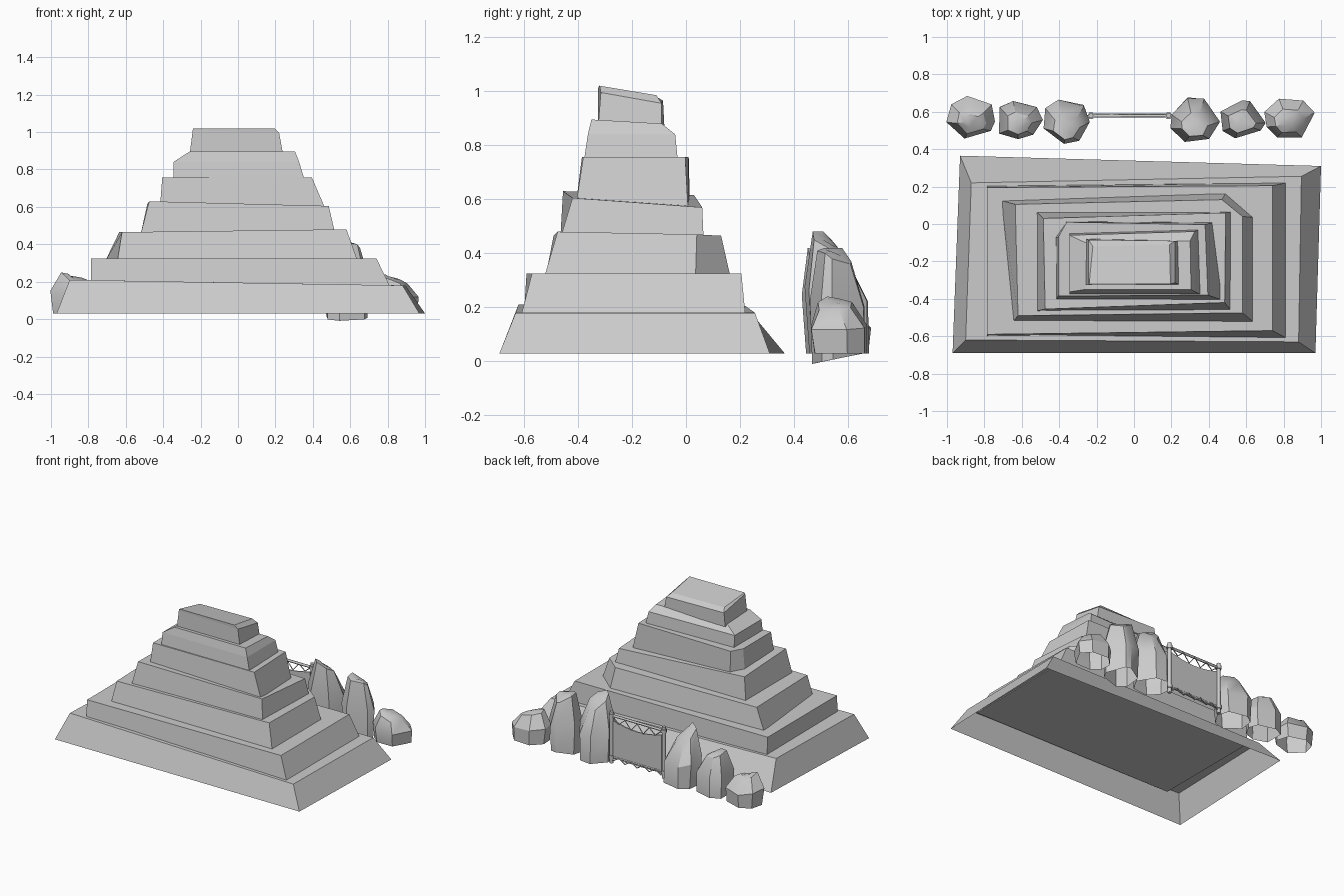
import bpy, bmesh, math, random
from mathutils import Vector

if "Cube" in bpy.data.objects:
    bpy.data.objects.remove(bpy.data.objects["Cube"])

random.seed(4)


def loft(name, rings, cap_bottom=False, smooth=None):
    """Skin a stack of equal-sized vertex rings and cap the top."""
    bm = bmesh.new()
    rows = [[bm.verts.new(p) for p in r] for r in rings]
    n = len(rows[0])
    for a, b in zip(rows, rows[1:]):
        for i in range(n):
            j = (i + 1) % n
            bm.faces.new((a[i], a[j], b[j], b[i]))
    bm.faces.new(rows[-1])
    if cap_bottom:
        bm.faces.new(rows[0][::-1])
    bmesh.ops.recalc_face_normals(bm, faces=bm.faces)
    me = bpy.data.meshes.new(name)
    bm.to_mesh(me)
    bm.free()
    ob = bpy.data.objects.new(name, me)
    bpy.context.collection.objects.link(ob)
    if smooth:
        bpy.ops.object.select_all(action='DESELECT')
        ob.select_set(True)
        bpy.context.view_layer.objects.active = ob
        bpy.ops.object.shade_smooth_by_angle(angle=math.radians(smooth))
    return ob


def at(z, *pts):
    return [(x, y, z) for x, y in pts]


# Stepped pyramid: corners run front left, front right, back right, back left
loft("tier_1", [
    at(.03, (-.97, -.69), (.97, -.69), (1, .31), (-.93, .365)),
    [(-.9, -.62, .21), (.88, -.63, .18), (.895, .255, .18), (-.87, .22, .205)]])
loft("tier_2", [
    at(.17, (-.785, -.6), (.815, -.61), (.815, .22), (-.785, .205)),
    at(.325, (-.785, -.59), (.74, -.57), (.74, .205), (-.785, .195))], True)
loft("tier_3", [
    at(.31, (-.645, -.52), (.64, -.525), (.64, .035), (.49, .165), (-.71, .125)),
    [(-.62, -.49, .465), (.58, -.475, .48), (.58, .04, .47),
     (.47, .13, .465), (-.635, .105, .465)]], True)
loft("tier_4", [
    at(.455, (-.52, -.465), (.52, -.465), (.52, .065), (-.52, .065)),
    [(-.475, -.455, .63), (.485, -.42, .605), (.49, .06, .57), (-.485, .03, .615)]], True)
loft("tier_5", [
    at(.56, (-.42, -.41), (.48, -.41), (.42, .008), (-.36, .015), (-.42, -.07)),
    at(.757, (-.405, -.385), (.395, -.38), (.38, -.003), (-.36, .01), (-.405, -.07))], True)
loft("tier_6", [
    at(.74, (-.345, -.378), (.357, -.378), (.345, -.03), (-.345, -.05)),
    at(.84, (-.345, -.363), (.327, -.363), (.325, -.04), (-.345, -.06)),
    [(-.26, -.35, .895), (.305, -.35, .895), (.3, -.09, .88), (-.26, -.1, .88)]], True)
loft("tier_7", [
    at(.87, (-.26, -.325), (.243, -.325), (.235, -.09), (-.255, -.08)),
    [(-.242, -.325, 1.01), (.22, -.315, .995), (.22, -.09, .955), (-.242, -.085, .965)],
    [(-.24, -.322, 1.02), (.195, -.32, 1.02), (.19, -.11, .985), (-.22, -.12, .985)]], True)


# Jagged rocks in a row behind: centre, half sizes, top rim heights, top scale and y shift
def rock(name, cx, cy, rx, ry, tops, top_scale, shift, base=.03):
    n = len(tops)
    ang = [2 * math.pi * (i + .35 * random.uniform(-1, 1)) / n for i in range(n)]
    rings = []
    for f, s, k in ((0, .93, 0), (.55, 1, .2), (1, top_scale, 1)):
        ring = []
        for i, a in enumerate(ang):
            r = s * random.uniform(.97, 1.06)
            z = base + (tops[i] - base) * f
            if f == 0:
                z += .02 * math.sin(a) * (base < .03) + .01 * (base < .03)
            ring.append((cx + rx * r * math.cos(a), cy + ry * r * math.sin(a) + shift * k, z))
        rings.append(ring)
    # peak vertex cap
    bm_ring = rings[-1]
    c = sum((Vector(p) for p in bm_ring), Vector()) / n
    rings.append([tuple(Vector(p).lerp(c, .5) + Vector((0, 0, .012))) for p in bm_ring])
    loft(name, rings, smooth=30)


rock("rock_left_outer", -.87, .57, .13, .115, [.19, .21, .2, .23, .25, .2, .19], .6, -.02)
rock("rock_left_middle", -.62, .56, .13, .105, [.27, .28, .29, .31, .32, .31, .28], .55, -.02)
rock("rock_left_inner", -.365, .56, .13, .12, [.32, .3, .31, .35, .41, .42, .37], .55, -.04)
rock("rock_right_inner", .325, .56, .13, .125, [.42, .38, .38, .44, .48, .48, .45], .55, -.03)
rock("rock_right_middle", .575, .56, .125, .105, [.38, .36, .37, .42, .42, .41, .4], .6, -.01, 0)
rock("rock_right_outer", .83, .57, .135, .11, [.19, .2, .22, .23, .24, .22, .19], .6, -.02)


# Small gate between the rocks
def rod(name, pts, radius):
    cu = bpy.data.curves.new(name, 'CURVE')
    cu.dimensions = '3D'
    cu.bevel_depth = radius
    cu.bevel_resolution = 1
    cu.use_fill_caps = True
    sp = cu.splines.new('POLY')
    sp.points.add(len(pts) - 1)
    for p, q in zip(sp.points, pts):
        p.co = (*q, 1)
    ob = bpy.data.objects.new(name, cu)
    bpy.context.collection.objects.link(ob)


Y, L, R = .578, -.23, .185
for side, x in (("left", L), ("right", R)):
    rod("post_" + side, [(x, Y, .03), (x, Y, .4)], .014)
    for z in (.075, .37):
        rod("post_band_" + side, [(x, Y, z - .012), (x, Y, z + .012)], .02)
rod("top_rail", [(L, Y, .37), (R, Y, .37)], .009)
rod("bottom_rail", [(L, Y, .075), (R, Y, .075)], .007)

# Hanging sheet and its lacing
xs = [L + .015 + (R - L - .03) * i / 8 for i in range(9)]
bot = [.06 + .012 * (i % 2) for i in range(9)]
top = [.335 - .03 * math.sin(math.pi * i / 8) for i in range(9)]
loft("hanging_sheet", [
    [(x, Y - .004, z) for x, z in zip(xs, bot)] + [(x, Y + .004, z) for x, z in zip(xs[::-1], bot[::-1])],
    [(x, Y - .004, z) for x, z in zip(xs, top)] + [(x, Y + .004, z) for x, z in zip(xs[::-1], top[::-1])]], True)
rod("top_lacing", [(x, Y + .008, t if i % 2 else .365) for i, (x, t) in enumerate(zip(xs, top))], .004)
rod("bottom_lacing", [(x, Y + .008, .05 + .03 * (i % 2)) for i, x in enumerate(xs)], .004)
